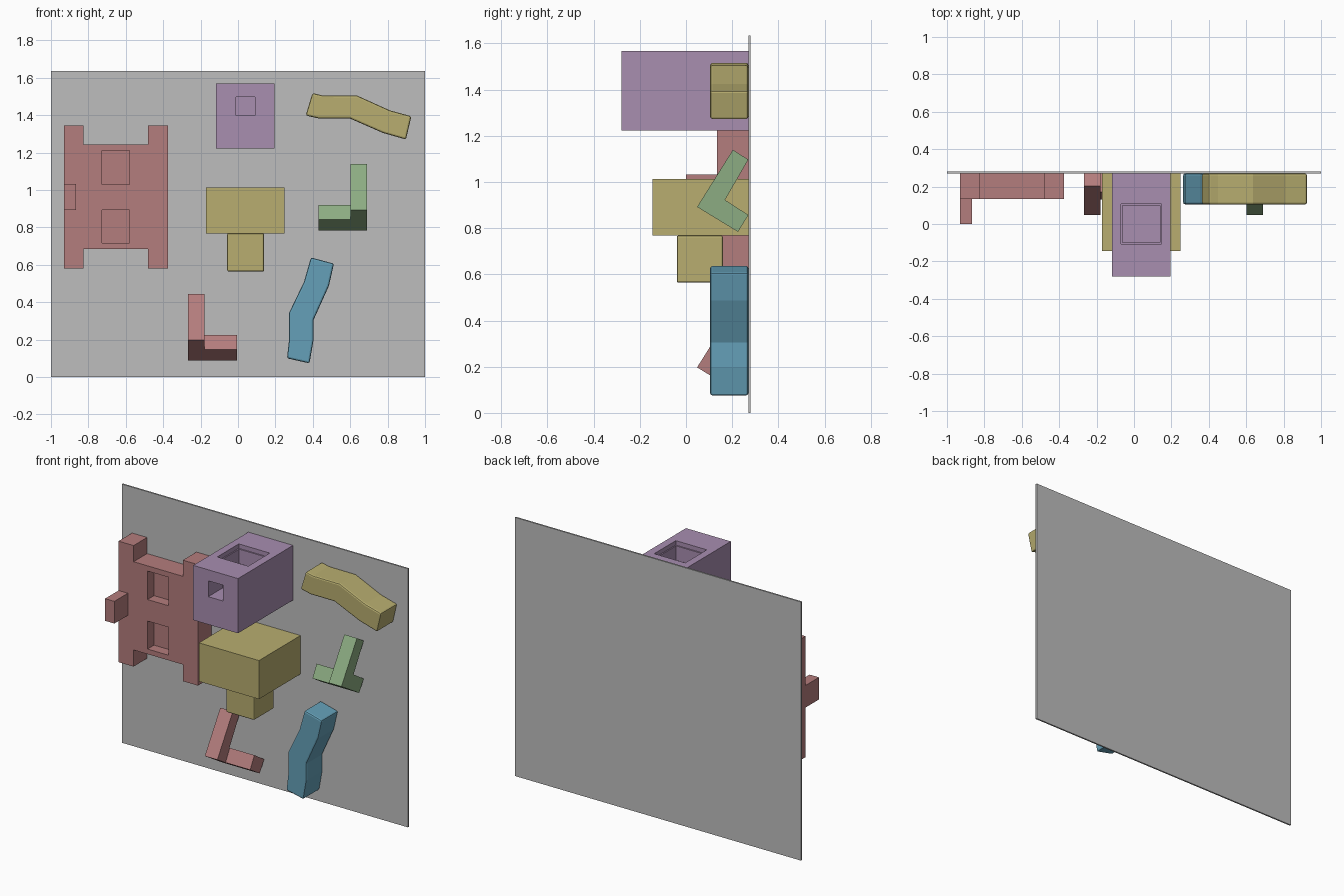
import bpy, bmesh
from mathutils import Vector

if "Cube" in bpy.data.objects:
    bpy.data.objects.remove(bpy.data.objects["Cube"])

WALL = 0.27  # front surface of the back panel


def material(name, rgb):
    m = bpy.data.materials.new(name)
    lin = [((c / 255 + 0.055) / 1.055) ** 2.4 for c in rgb]
    m.diffuse_color = (*lin, 1)
    m.use_nodes = True
    m.node_tree.nodes["Principled BSDF"].inputs["Base Color"].default_value = m.diffuse_color
    return m


GREY = material("grey", (190, 190, 190))
RED = material("dusty_red", (180, 125, 125))
PURPLE = material("purple", (168, 142, 176))
YELLOW = material("mustard", (184, 174, 112))
GREEN = material("green", (140, 172, 130))
BLUE = material("blue", (101, 160, 184))


def prism(name, pts, axis, lo, hi, mat, bevel=0):
    """Extrude a profile: axis 'y' takes (x, z) points, axis 'x' takes (y, z) points."""
    bm = bmesh.new()
    place = (lambda p, t: (p[0], t, p[1])) if axis == 'y' else (lambda p, t: (t, p[0], p[1]))
    a = [bm.verts.new(place(p, lo)) for p in pts]
    b = [bm.verts.new(place(p, hi)) for p in pts]
    n = len(pts)
    bm.faces.new(a)
    bm.faces.new(b[::-1])
    for i in range(n):
        j = (i + 1) % n
        bm.faces.new((a[j], a[i], b[i], b[j]))
    bmesh.ops.recalc_face_normals(bm, faces=bm.faces)
    me = bpy.data.meshes.new(name)
    bm.to_mesh(me)
    bm.free()
    if mat:
        me.materials.append(mat)
    ob = bpy.data.objects.new(name, me)
    bpy.context.collection.objects.link(ob)
    if bevel:
        mod = ob.modifiers.new("bevel", 'BEVEL')
        mod.width, mod.segments, mod.angle_limit = bevel, 2, 0.9
    return ob


def box(name, x0, x1, y0, y1, z0, z1, mat, bevel=0):
    return prism(name, [(x0, z0), (x1, z0), (x1, z1), (x0, z1)], 'y', y0, y1, mat, bevel)


def cut(ob, *dims):
    """Subtract a box and delete the cutter."""
    c = box("cutter", *dims, None)
    c.hide_render = True
    mod = ob.modifiers.new("cut", 'BOOLEAN')
    mod.object, mod.operation, mod.solver = c, 'DIFFERENCE', 'EXACT'
    bpy.context.view_layer.objects.active = ob
    bpy.ops.object.modifier_apply(modifier=mod.name)
    bpy.data.objects.remove(c)


# Back panel
box("back_panel", -1, 1, WALL, 0.28, 0, 1.635, GREY)

# H-shaped torso plate with two recessed windows and a side knob
x0, x1, x2, x3 = -0.93, -0.825, -0.48, -0.375
z0, z1, z2, z3 = 0.58, 0.685, 1.243, 1.345
torso = prism("torso_plate", [(x0, z0), (x1, z0), (x1, z1), (x2, z1), (x2, z0), (x3, z0),
                              (x3, z3), (x2, z3), (x2, z2), (x1, z2), (x1, z3), (x0, z3)],
              'y', 0.135, WALL, RED)
for lo, hi in ((0.717, 0.894), (1.03, 1.21)):
    cut(torso, -0.727, -0.58, 0.0, 0.2, lo, hi)
box("torso_knob", -0.93, -0.865, 0.0, 0.135, 0.893, 1.033, RED)

# Hollow block with a top pocket and a front hole
block = box("hollow_block", -0.117, 0.196, -0.28, WALL, 1.222, 1.568, PURPLE)
cut(block, -0.07, 0.147, -0.108, 0.108, 1.54, 1.7)
cut(block, -0.062, 0.139, -0.1, 0.1, 1.45, 1.7)
cut(block, -0.012, 0.09, -0.4, -0.14, 1.398, 1.498)

# Head with neck
box("head", -0.172, 0.248, -0.145, WALL, 0.768, 1.012, YELLOW)
box("neck", -0.058, 0.14, -0.04, 0.16, 0.564, 0.768, YELLOW, 0.008)

# Angled feet: a bent leg piece and a toe bar, mirrored for the second one
LEG = [(0.203, 1.139), (0.27, 1.097), (0.169, 0.922), (0.27, 0.857), (0.225, 0.784), (0.048, 0.892)]
TOE = [(0.27, 0.857), (0.225, 0.784), (0.13, 0.843), (0.172, 0.92)]


def foot(name, fx, dz, mat):
    for part, pts, a, b in (("leg", LEG, 0.602, 0.69), ("toe", TOE, 0.43, 0.602)):
        lo, hi = sorted((fx(a), fx(b)))
        prism(f"{name}_{part}", [(y, z + dz) for y, z in pts], 'x', lo, hi, mat)


foot("green_foot", lambda x: x, 0, GREEN)
foot("red_foot", lambda x: 0.424 - x, -0.695, RED)

# Bent arms
prism("yellow_arm", [(0.398, 1.518), (0.449, 1.506), (0.636, 1.505), (0.813, 1.425), (0.927, 1.394),
                     (0.898, 1.27), (0.775, 1.305), (0.599, 1.382), (0.433, 1.382), (0.362, 1.398)],
      'y', 0.105, WALL, YELLOW, 0.01)
prism("blue_arm", [(0.39, 0.639), (0.513, 0.606), (0.486, 0.487), (0.404, 0.305), (0.404, 0.198),
                   (0.382, 0.073), (0.262, 0.1), (0.273, 0.198), (0.273, 0.343), (0.353, 0.509)],
      'y', 0.105, WALL, BLUE, 0.01)
